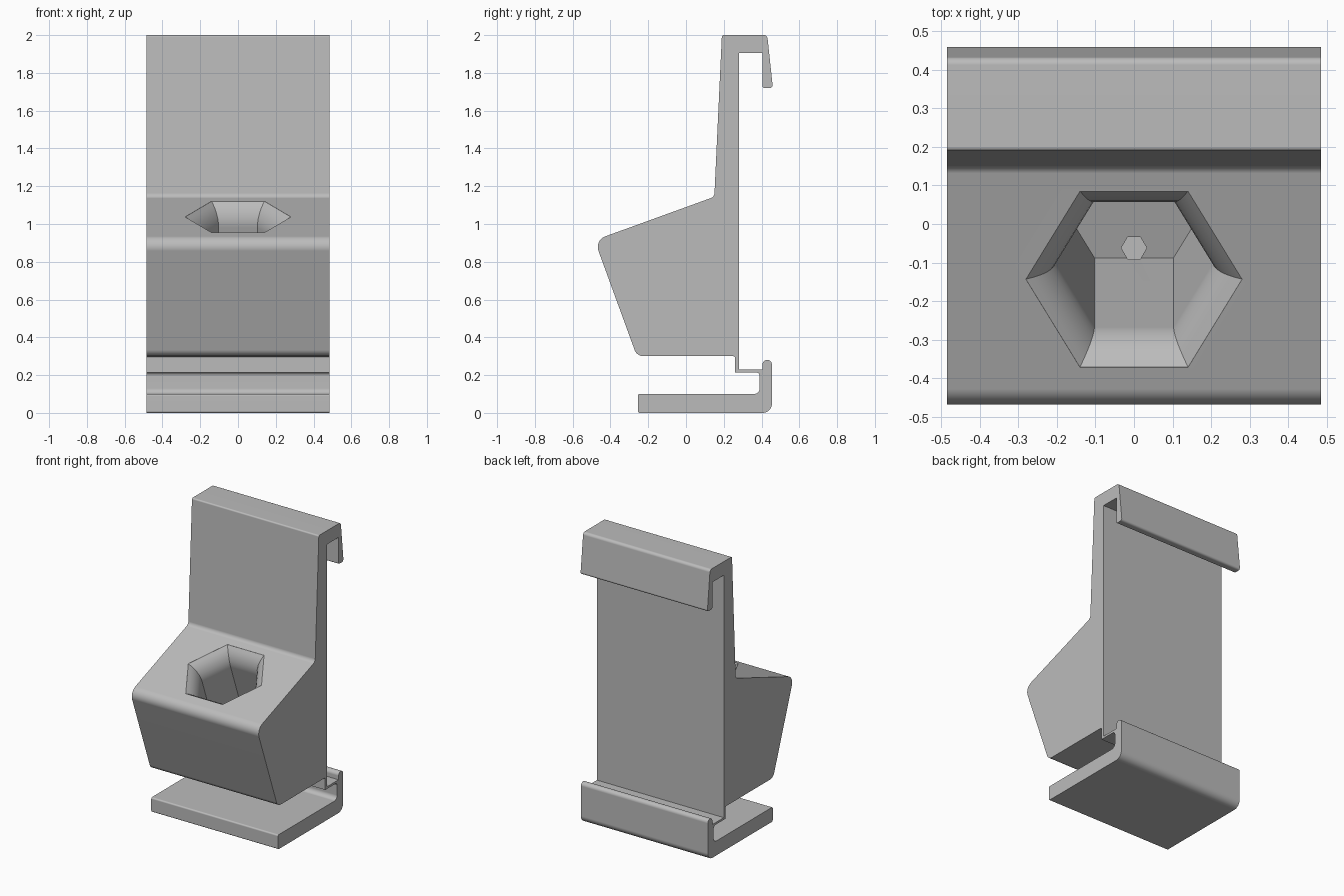
import bpy, bmesh
from math import cos, sin, pi, tan, radians
from mathutils import Vector, Matrix

cube = bpy.data.objects.get("Cube")
if cube:
    bpy.data.objects.remove(cube, do_unlink=True)

grey = bpy.data.materials.new("plain grey")
grey.use_nodes = True
grey.diffuse_color = (0.5, 0.5, 0.5, 1)
grey.node_tree.nodes["Principled BSDF"].inputs["Base Color"].default_value = (0.5, 0.5, 0.5, 1)


def rounded(corners, steps=8):
    """Replace each (y, z, radius) corner with a tangent arc."""
    out = []
    for i, (y, z, r) in enumerate(corners):
        p = Vector((y, z))
        if not r:
            out.append(p)
            continue
        a = (Vector(corners[i - 1][:2]) - p).normalized()
        b = (Vector(corners[(i + 1) % len(corners)][:2]) - p).normalized()
        half = a.angle(b) / 2
        centre = p + (a + b).normalized() * r / sin(half)
        start = p + a * r / tan(half) - centre
        end = p + b * r / tan(half) - centre
        sweep = start.angle(end)
        for k in range(steps + 1):
            t = k / steps
            out.append(centre + (start * sin((1 - t) * sweep) + end * sin(t * sweep)) / sin(sweep))
    return out


def loft(name, rings):
    """Join matching rings of points into a closed solid."""
    bm = bmesh.new()
    loops = [[bm.verts.new(p) for p in ring] for ring in rings]
    n = len(loops[0])
    for lo, hi in zip(loops, loops[1:]):
        for i in range(n):
            j = (i + 1) % n
            bm.faces.new((lo[i], lo[j], hi[j], hi[i]))
    bm.faces.new(loops[0][::-1])
    bm.faces.new(loops[-1])
    bmesh.ops.recalc_face_normals(bm, faces=bm.faces)
    mesh = bpy.data.meshes.new(name)
    bm.to_mesh(mesh)
    bm.free()
    ob = bpy.data.objects.new(name, mesh)
    bpy.context.collection.objects.link(ob)
    mesh.materials.append(grey)
    return ob


def hexagon(r, z):
    return [Vector((r * cos(i * pi / 3), r * sin(i * pi / 3), z)) for i in range(6)]


# Holder body: one side profile with hooks, sloped block and tray
profile = rounded([
    (0.19, 2.0, 0.01), (0.15, 1.144, 0.03), (-0.484, 0.914, 0.06), (-0.26, 0.3, 0.05),
    (0.26, 0.3, 0.01), (0.26, 0.215, 0), (0.39, 0.215, 0.02), (0.39, 0.1, 0.03),
    (-0.255, 0.1, 0.01), (-0.255, 0, 0.01), (0.455, 0, 0.05), (0.455, 0.28, 0.024),
    (0.405, 0.28, 0.024), (0.405, 0.23, 0), (0.28, 0.23, 0), (0.28, 1.905, 0),
    (0.405, 1.905, 0), (0.405, 1.72, 0.01), (0.46, 1.72, 0.015), (0.43, 2.0, 0.02)])
body = loft("holder_body", [[(x, p.x, p.y) for p in profile] for x in (-0.485, 0.485)])

# Flared hexagonal socket, square to the sloped face
tilt = Matrix.Translation((0, -0.143, 1.037)) @ Matrix.Rotation(radians(20), 4, 'X')
flare = [(0.28, 0.05), (0.28, 0), (0.26, -0.015), (0.242, -0.032), (0.227, -0.052),
         (0.215, -0.075), (0.207, -0.1), (0.205, -0.125), (0.205, -0.65)]
socket = loft("socket_cutter", [[tilt @ p for p in hexagon(r, z)] for r, z in flare])

# Small drain hole and its slot in the socket floor
shift = Vector((0, -0.062, 0))
drain = loft("drain_cutter", [[p + shift for p in hexagon(0.033, z)] for z in (0.25, 0.45)])
slot = loft("slot_cutter", [[(-0.015, -0.092, z), (0.015, -0.092, z),
                             (0.015, -0.06, z), (-0.015, -0.06, z)] for z in (0.24, 0.44)])

bpy.context.view_layer.objects.active = body
for cutter in (socket, drain, slot):
    mod = body.modifiers.new("cut", 'BOOLEAN')
    mod.operation = 'DIFFERENCE'
    mod.solver = 'EXACT'
    mod.object = cutter
    bpy.ops.object.modifier_apply(modifier=mod.name)
    bpy.data.objects.remove(cutter, do_unlink=True)

# Smooth fillets, crisp edges elsewhere
bpy.ops.object.select_all(action='DESELECT')
body.select_set(True)
bpy.ops.object.shade_smooth_by_angle(angle=radians(30))
weighted = body.modifiers.new("weighted normals", 'WEIGHTED_NORMAL')
weighted.keep_sharp = True
